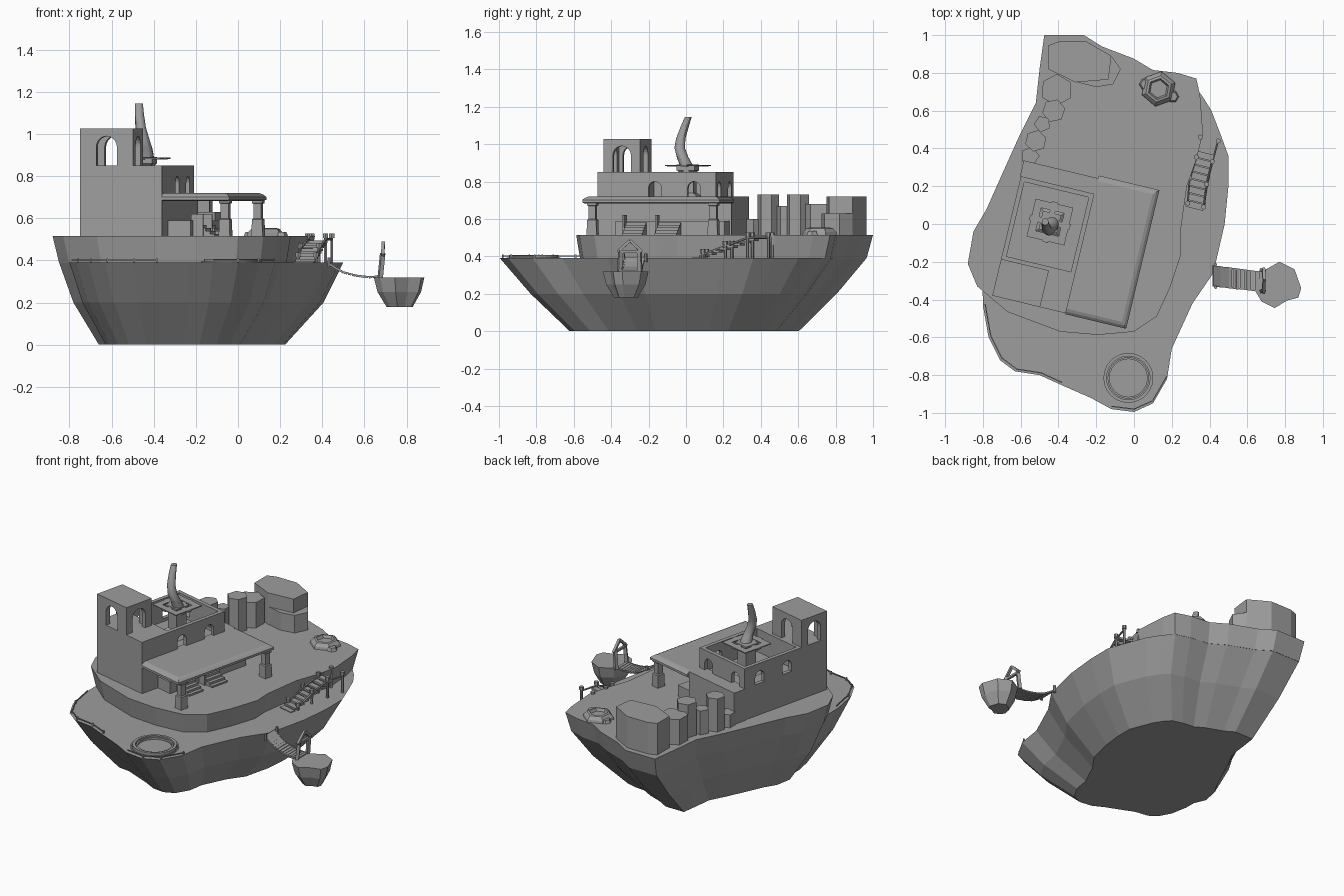
import bpy, bmesh, math
from mathutils import Matrix, Vector

if "Cube" in bpy.data.objects:
    bpy.data.objects.remove(bpy.data.objects["Cube"])

grey = bpy.data.materials.new("stone_grey")
GREY = (0.34, 0.34, 0.34, 1)
grey.diffuse_color = GREY
grey.use_nodes = True
grey.node_tree.nodes["Principled BSDF"].inputs["Base Color"].default_value = GREY

WORLD = Matrix.Identity(4)
HOUSE = Matrix.Translation((-0.48, -0.11, 0)) @ Matrix.Rotation(math.radians(-13.5), 4, "Z")
DECK, TERRACE, ROOF = 0.39, 0.515, 0.85


def finish(name, bm, frame=WORLD):
    bmesh.ops.recalc_face_normals(bm, faces=bm.faces)
    bm.transform(frame)
    mesh = bpy.data.meshes.new(name)
    bm.to_mesh(mesh)
    bm.free()
    mesh.materials.append(grey)
    obj = bpy.data.objects.new(name, mesh)
    bpy.context.collection.objects.link(obj)
    return obj


def loft(name, rings, frame=WORLD, closed=False):
    """Skin a stack of rings; cap the ends or join last to first."""
    bm = bmesh.new()
    loops = [[bm.verts.new(p) for p in ring] for ring in rings]
    pairs = list(zip(loops, loops[1:])) + ([(loops[-1], loops[0])] if closed else [])
    for a, b in pairs:
        for i in range(len(a)):
            j = (i + 1) % len(a)
            bm.faces.new((a[i], a[j], b[j], b[i]))
    if not closed:
        bm.faces.new(loops[0])
        bm.faces.new(loops[-1])
    return finish(name, bm, frame)


def box(name, u, v, z, frame=HOUSE):
    rings = [[(u[0], v[0], h), (u[1], v[0], h), (u[1], v[1], h), (u[0], v[1], h)] for h in z]
    return loft(name, rings, frame)


def at(points, z):
    return [(x, y, z) for x, y in points]


def scaled(points, sx, sy, cx, cy, dx=0):
    return [(cx + dx + (x - cx) * sx, cy + (y - cy) * sy) for x, y in points]


def circle(r, n, cx=0, cy=0, turn=0):
    return [(cx + r * math.cos(turn + math.tau * i / n), cy + r * math.sin(turn + math.tau * i / n))
            for i in range(n)]


def beam(name, a, b, r, n=6, r2=None):
    a, b = Vector(a), Vector(b)
    frame = Matrix.Translation(a) @ (b - a).to_track_quat("Z", "Y").to_matrix().to_4x4()
    length = (b - a).length
    return loft(name, [at(circle(r, n, turn=math.pi / n), 0),
                       at(circle(r2 or r, n, turn=math.pi / n), length)], frame)


def arch(u, v, z, width, depth, along_u=False):
    """Arched cutter through a wall."""
    r = width / 2
    prof = [(-r, z[0]), (r, z[0])]
    prof += [(r * math.cos(math.pi * i / 10), z[1] - r + r * math.sin(math.pi * i / 10)) for i in range(11)]
    frame = HOUSE @ Matrix.Translation((u, v, 0))
    if along_u:
        frame = frame @ Matrix.Rotation(math.pi / 2, 4, "Z")
    return loft("arch_cutter", [[(x, y, h) for x, h in prof] for y in (-depth / 2, depth / 2)], frame)


def carve(obj, cutters):
    for cutter in cutters:
        cutter.hide_render = True
        mod = obj.modifiers.new("cut", "BOOLEAN")
        mod.operation, mod.solver, mod.object = "DIFFERENCE", "EXACT", cutter
    bpy.context.view_layer.update()
    mesh = bpy.data.meshes.new_from_object(obj.evaluated_get(bpy.context.evaluated_depsgraph_get()))
    obj.modifiers.clear()
    obj.data = mesh
    for cutter in cutters:
        bpy.data.objects.remove(cutter)


# Island hull: the back rim is shared by the terrace and the hull
back_rim = [(-.83, -.33), (-.88, -.21), (-.85, -.04), (-.78, .08), (-.7, .26), (-.61, .46), (-.52, .64),
            (-.5, .82), (-.475, 1), (-.265, 1), (-.17, .94), (0, .875), (.1, .815), (.23, .8), (.33, .77)]
deck_rim = [(.36, .68), (.41, .6), (.46, .47), (.5, .36), (.5, .2), (.48, 0), (.42, -.26), (.31, -.42),
            (.2, -.66), (.175, -.82), (.1, -.95), (0, -.995), (-.12, -.98), (-.23, -.92), (-.39, -.85),
            (-.5, -.8), (-.63, -.78), (-.71, -.72), (-.77, -.6), (-.8, -.43)]
terrace_rim = [(.35, .68), (.365, .48), (.33, .34), (.28, .2), (.245, -.05), (.25, -.16), (.19, -.34),
               (.12, -.49), (0, -.57), (-.19, -.587), (-.39, -.57), (-.67, -.465)]
outline = scaled(back_rim, .955, .965, -.2, 0) + deck_rim
loft("island_hull", [at(scaled(outline, .655, .625, -.2, 0, -.035), 0),
                     at(scaled(outline, .88, .835, -.2, 0, -.01), .2), at(outline, DECK)])
terrace = back_rim + terrace_rim
loft("upper_terrace", [at(scaled(terrace, .955, .965, -.2, 0), DECK - .002), at(terrace, TERRACE)])

# Low rail along the front edges
for part in (deck_rim[14:], deck_rim[9:13]):
    rim = [(x * .985, y * .985) for x, y in part]
    for (x0, y0), (x1, y1) in zip(rim, rim[1:]):
        beam("edge_rail", (x0, y0, .402), (x1, y1, .402), .004, 4)
        beam("edge_rail_post", (x0, y0, DECK), (x0, y0, .41), .006, 4)

# House: block with sunken roof court and arched windows
block = box("house_block", (-.2, .2), (-.325, .325), (TERRACE - .01, ROOF))
carve(block, [box("court_cutter", (-.175, .175), (-.105, .3), (.7, .95))]
      + [arch(s * .19, v, (.72, .8), .07, .08, True) for s in (-1, 1) for v in (-.01, .205)]
      + [arch(u, .31, (.72, .8), .07, .08) for u in (-.12, .12)])
box("back_wing", (-.205, .2), (.32, .41), (TERRACE - .01, .72))

# Bell tower with an arch in each side
tower = box("tower", (-.2, .06), (-.325, -.125), (ROOF - .005, 1.027))
carve(tower, [box("room_cutter", (-.17, .03), (-.295, -.155), (.84, 1.0)),
              arch(-.07, -.225, (.84, .99), .1, .4), arch(-.07, -.225, (.84, .99), .1, .6, True)])

# Chimney plinth, square frame and bent flue
C = (0.006, 0.125)
loft("chimney_plinth", [at(circle(r, 4, *C, math.pi / 4), z)
                        for r, z in ((.12, .695), (.09, .72), (.055, .74), (.055, .85), (.07, .86), (.07, .89))],
     HOUSE)
loft("chimney_frame", [at(circle(r, 4, *C, math.pi / 4), z)
                       for r, z in ((.145, .882), (.145, .888), (.088, .888), (.088, .882))], HOUSE, True)
for s in (-1, 1):
    box("frame_arm", (C[0] + s * .075 - .035, C[0] + s * .075 + .035), (C[1] - .015, C[1] + .015), (.88, .887))
    box("frame_arm", (C[0] - .015, C[0] + .015), (C[1] + s * .075 - .035, C[1] + s * .075 + .035), (.88, .887))
flue_path = [(-.435, .012, .84, .042), (-.433, .005, .88, .036), (-.437, -.018, .93, .031),
             (-.45, -.034, .98, .028), (-.462, -.028, 1.03, .025), (-.468, -.008, 1.09, .022),
             (-.47, .012, 1.145, .018)]
flue = loft("chimney_flue", [at(circle(r, 12, x, y), z) for x, y, z, r in flue_path])
bpy.ops.object.select_all(action="DESELECT")
flue.select_set(True)
bpy.context.view_layer.objects.active = flue
bpy.ops.object.shade_smooth_by_angle()

# Canopy with chamfered edges on two pillars
loft("canopy", [[(.2, -.33 + i, z), (.53 - i, -.33 + i, z), (.53 - i, .425 - i, z), (.2, .425 - i, z)]
                for i, z in ((.012, .682), (0, .688), (0, .702), (.014, .714), (.03, .72))], HOUSE)
for v in (-.28, .385):
    loft("canopy_pillar", [at(circle(r, 4, .5, v, math.pi / 4), z)
                           for r, z in ((.039, .51), (.035, .595), (.027, .6), (.027, .67), (.036, .672), (.036, .684))],
         HOUSE)

# Landing and two flights of steps
box("landing", (.195, .31), (-.2, .4), (TERRACE - .01, .59))
for v0, v1 in ((-.14, -.03), (.04, .16)):
    for i in range(5):
        box("house_step", (.3, .325 + i * .022), (v0, v1), (TERRACE - .005, .582 - i * .014))
    box("stair_cheek", (.3, .36), (v0 - .012, v0), (TERRACE - .005, .62))

# Rocks at the back
big_rock = [(-.455, .945), (-.4, .965), (-.25, .965), (-.12, .89), (-.135, .765), (-.31, .75), (-.455, .82)]
side_rock = [(-.12, .89), (-.07, .82), (-.11, .74), (-.2, .725), (-.3, .75), (-.2, .85)]
rocks = [(big_rock, .72), (side_rock, .63), (circle(.058, 6, -.52, .44, .3), .73),
         (circle(.045, 5, -.485, .53, .7), .67), (circle(.062, 6, -.425, .6, .2), .73),
         (circle(.085, 6, -.41, .71, .5), .68), (circle(.05, 5, -.55, .36), .6)]
for shape, top in rocks:
    loft("rock", [at(shape, TERRACE - .01), at(shape, top)])

# Fire pit on the terrace
pit = circle(.095, 6, .13, .715, .35)
loft("fire_pit", [at(scaled(pit, s, s, .13, .715), z) for s, z in
                  ((1, TERRACE - .005), (.95, .53), (.75, .55), (.6, .553), (.5, .535))])
for x, y in ((.06, .74), (.205, .675)):
    loft("pit_stone", [at(circle(.035, 6, x, y), TERRACE - .005), at(circle(.025, 6, x, y), .535)])

# Round pool on the lower deck
for inner, outer, top in ((.1, .11, .402), (.115, .132, .408), (.137, .145, .394)):
    loft("pool_ring", [at(circle(r, 24, -.03, -.815), z) for r, z in
                       ((outer, DECK - .003), (outer, top), (inner, top), (inner, DECK - .003))], closed=True)

# Side stairs from terrace to deck, with posts and handrails
left_posts = [(.35, .46, .52), (.33, .355, .52), (.295, .245, .475), (.285, .11, .43)]
right_posts = [(.445, .44, .52), (.415, .33, .52), (.385, .21, .475), (.37, .09, .43)]
for row in (left_posts, right_posts):
    for x, y, z in row:
        beam("stair_post", (x, y, DECK - .005), (x, y, z - .012), .008)
        beam("post_cap", (x, y, z - .014), (x, y, z + .008), .014)
    for a, b in zip(row, row[1:]):
        beam("handrail", (a[0], a[1], a[2] - .02), (b[0], b[1], b[2] - .02), .006)
for i in range(9):
    t = i / 8
    y, z = .36 - .3 * t, .495 - .1 * t
    x = .375 - .06 * t
    turn = Matrix.Translation((x, y, z)) @ Matrix.Rotation(math.radians(-14), 4, "Z")
    box("side_step", (-.048, .048), (-.017, .017), (-.012, 0), turn)

# Rope bridge
sag = [(.42, .393), (.455, .368), (.5, .342), (.56, .326), (.62, .319), (.68, .322)]
for (x0, z0), (x1, z1) in zip(sag, sag[1:]):
    for k in range(3):
        t = (k + .5) / 3
        x, z = x0 + (x1 - x0) * t, z0 + (z1 - z0) * t
        frame = (Matrix.Translation((x, -.275 - .12 * (x - .42), z))
                 @ Matrix.Rotation(-math.atan2(z1 - z0, x1 - x0), 4, "Y"))
        box("bridge_plank", (-.0085, .0085), (-.055, .055), (-.004, .004), frame)
    for s in (-.05, .05):
        beam("bridge_rope", (x0, -.275 - .12 * (x0 - .42) + s, z0 + .004),
             (x1, -.275 - .12 * (x1 - .42) + s, z1 + .004), .004, 4)
for s in (-.06, .06):
    beam("bridge_post", (.432, -.275 + s, .37), (.432, -.275 + s, .415), .009)

# Islet with a gabled gate
islet = [(.69, -.245), (.77, -.2), (.85, -.24), (.885, -.34), (.87, -.39), (.81, -.405),
         (.745, -.445), (.675, -.41), (.645, -.36), (.66, -.29)]
loft("islet", [at(scaled(islet, s, s, .77, -.32), z) for s, z in ((.52, .18), (.86, .25), (1, .32))])
for s in (-1, 1):
    beam("gate_post", (.675, -.3 + s * .055, .315), (.687, -.3 + s * .05, .435), .014, 4)
    beam("gate_gable", (.687, -.3 + s * .065, .425), (.69, -.3, .485), .011, 4)
beam("gate_lintel", (.686, -.36, .425), (.686, -.24, .425), .01, 4)
